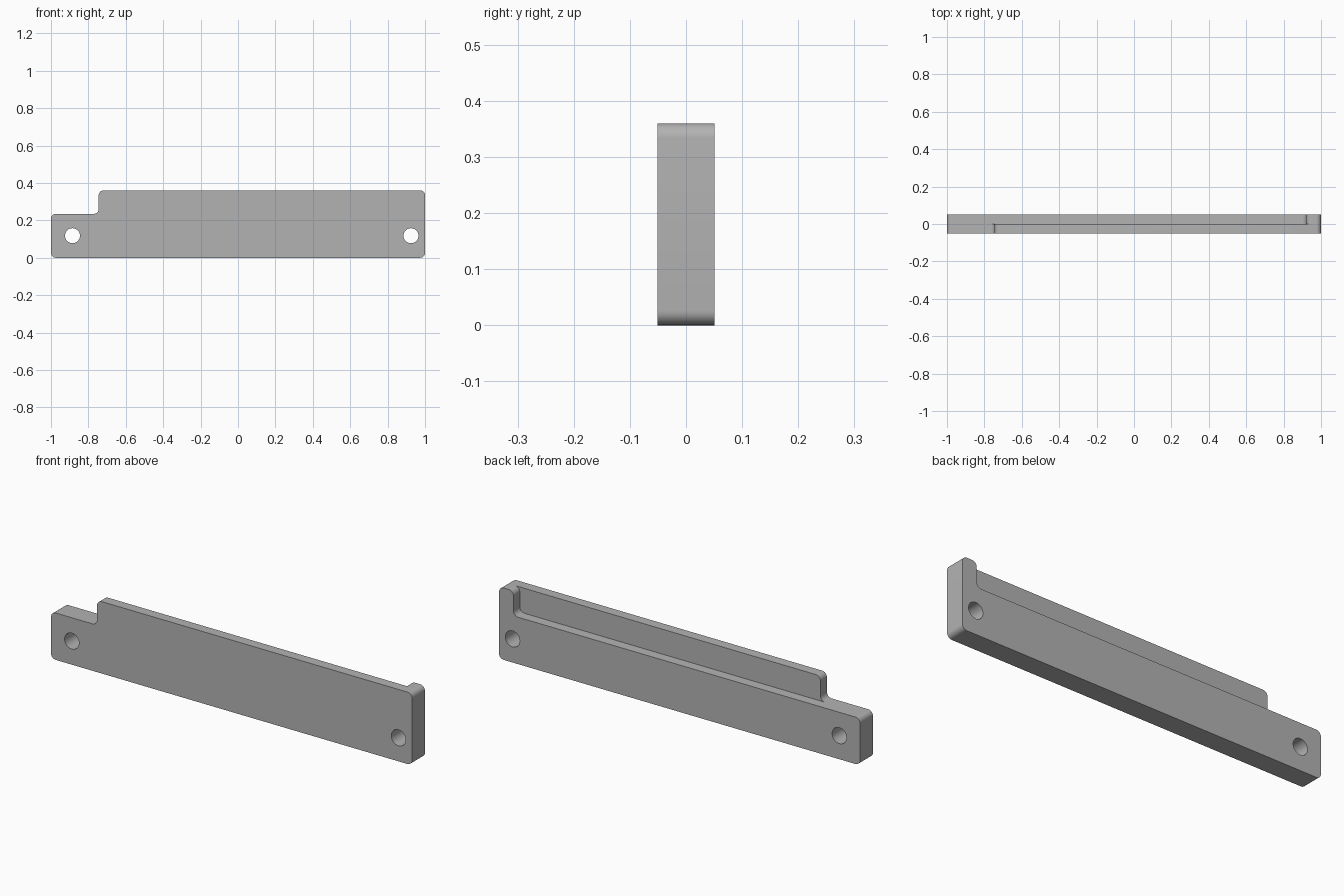
import bpy, bmesh, math
from mathutils import Vector

if "Cube" in bpy.data.objects:
    bpy.data.objects.remove(bpy.data.objects["Cube"], do_unlink=True)

grey = bpy.data.materials.new("plain grey")
grey.use_nodes = True
colour = (0.45, 0.45, 0.45, 1)
grey.diffuse_color = colour
grey.node_tree.nodes["Principled BSDF"].inputs["Base Color"].default_value = colour

HALF, DEPTH, TOP, LEDGE = 1.0, 0.051, 0.36, 0.235
STEP_X, POST_X, ROUND = -0.745, 0.92, 0.026


def rounded(corners, radius, steps=8):
    """Replace every right-angled corner with a quarter arc."""
    points = []
    for i, corner in enumerate(corners):
        p = Vector(corner)
        a = (Vector(corners[i - 1]) - p).normalized() * radius
        b = (Vector(corners[(i + 1) % len(corners)]) - p).normalized() * radius
        for s in range(steps + 1):
            t = s / steps * math.pi / 2
            points.append(p + a * (1 - math.sin(t)) + b * (1 - math.cos(t)))
    return points


def slab(name, outline, y0, y1):
    """Extrude an x-z outline along y."""
    bm = bmesh.new()
    face = bm.faces.new([bm.verts.new((p[0], y0, p[1])) for p in outline])
    result = bmesh.ops.extrude_face_region(bm, geom=[face])
    verts = [v for v in result["geom"] if isinstance(v, bmesh.types.BMVert)]
    bmesh.ops.translate(bm, verts=verts, vec=(0, y1 - y0, 0))
    bmesh.ops.recalc_face_normals(bm, faces=bm.faces)
    mesh = bpy.data.meshes.new(name)
    bm.to_mesh(mesh)
    bm.free()
    mesh.materials.append(grey)
    obj = bpy.data.objects.new(name, mesh)
    bpy.context.collection.objects.link(obj)
    return obj


def combine(target, tool, operation):
    """Apply a boolean and discard the tool."""
    bpy.context.view_layer.objects.active = target
    mod = target.modifiers.new("combine", "BOOLEAN")
    mod.operation, mod.solver, mod.object = operation, "EXACT", tool
    bpy.ops.object.modifier_apply(modifier=mod.name)
    bpy.data.objects.remove(tool, do_unlink=True)


# Front half: tall plate with a notch at one end
front = [(-HALF, 0), (HALF, 0), (HALF, TOP), (STEP_X, TOP), (STEP_X, LEDGE), (-HALF, LEDGE)]
bracket = slab("mounting_bracket", rounded(front, ROUND), -DEPTH, 0)

# Back half: low rail with an upright post at the other end
back = [(-HALF, 0), (HALF, 0), (HALF, TOP), (POST_X, TOP), (POST_X, LEDGE), (-HALF, LEDGE)]
combine(bracket, slab("back_rail", rounded(back, ROUND), 0, DEPTH), "UNION")

# Screw holes right through both halves
for x in (-0.885, 0.925):
    circle = [(x + 0.04 * math.cos(a), 0.118 + 0.04 * math.sin(a))
              for a in (math.tau * i / 40 for i in range(40))]
    combine(bracket, slab("hole_cutter", circle, -0.1, 0.1), "DIFFERENCE")

# Smooth the rounded corners, keep the flat edges crisp
bpy.ops.object.select_all(action="DESELECT")
bracket.select_set(True)
bpy.context.view_layer.objects.active = bracket
bpy.ops.object.shade_smooth_by_angle(angle=math.radians(30))
